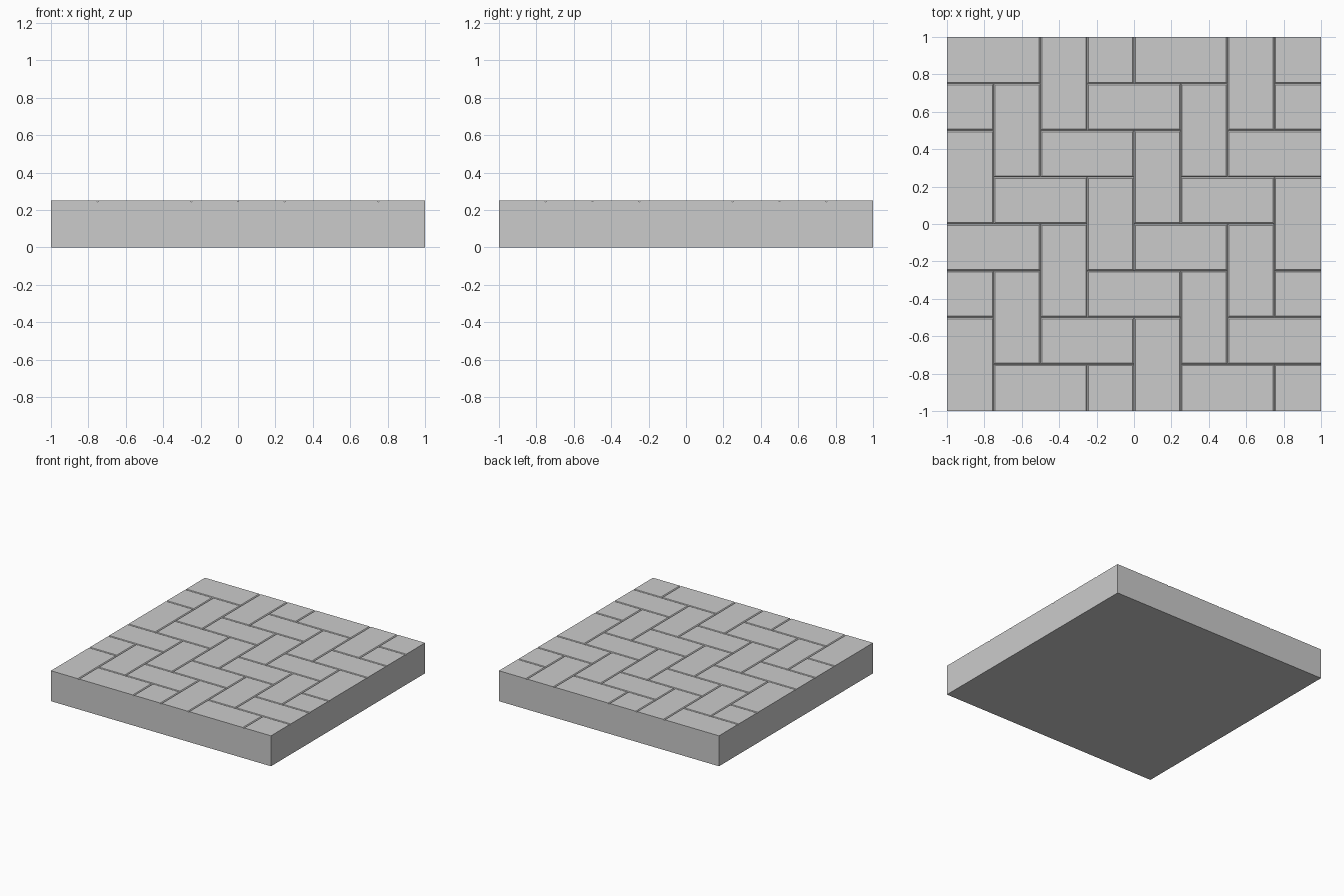
import bpy, bmesh

if "Cube" in bpy.data.objects:
    bpy.data.objects.remove(bpy.data.objects["Cube"])

CELL, N = 0.25, 8          # herringbone module, cells per side
TOP, GROOVE = 0.25, 0.007  # slab height, groove half width and depth

bm = bmesh.new()


def face(points):
    bm.faces.new([bm.verts.new(p) for p in points])


def add_brick(c0, r0, c1, r1):
    """One paving brick clipped to the slab, with chamfered inner edges."""
    c0, r0, c1, r1 = max(c0, 0), max(r0, 0), min(c1, N), min(r1, N)
    if c0 >= c1 or r0 >= r1:
        return
    x0, y0, x1, y1 = (v * CELL - 1 for v in (c0, r0, c1, r1))
    # sides in order front, right, back, left: does each lie on the slab edge?
    border = [r0 == 0, c1 == N, r1 == N, c0 == 0]
    f, r, b, l = [0 if k else GROOVE for k in border]
    outer = [(x0, y0), (x1, y0), (x1, y1), (x0, y1)]
    inner = [(x0 + l, y0 + f), (x1 - r, y0 + f), (x1 - r, y1 - b), (x0 + l, y1 - b)]
    low = TOP - GROOVE
    face([(*p, TOP) for p in inner])
    for i in range(4):
        j = (i + 1) % 4
        ring = [(*outer[i], low), (*outer[j], low), (*inner[j], TOP), (*inner[i], TOP)]
        if border[i]:  # outer wall reaches the ground
            ring = [(*outer[i], 0), (*outer[j], 0)] + ring[1:] + ring[:1]
        face(ring)


# Herringbone pattern, repeating every four cells
for row in range(-1, N):
    for col in range(-1, N):
        if (col - row - 1) % 4 == 0:
            add_brick(col, row, col + 2, row + 1)
        if (col - row) % 4 == 0:
            add_brick(col, row, col + 1, row + 2)

# Underside
face([(-1, -1, 0), (-1, 1, 0), (1, 1, 0), (1, -1, 0)])

bmesh.ops.remove_doubles(bm, verts=bm.verts[:], dist=1e-5)
mesh = bpy.data.meshes.new("paving_slab")
bm.to_mesh(mesh)
bm.free()
bpy.context.collection.objects.link(bpy.data.objects.new("paving_slab", mesh))
